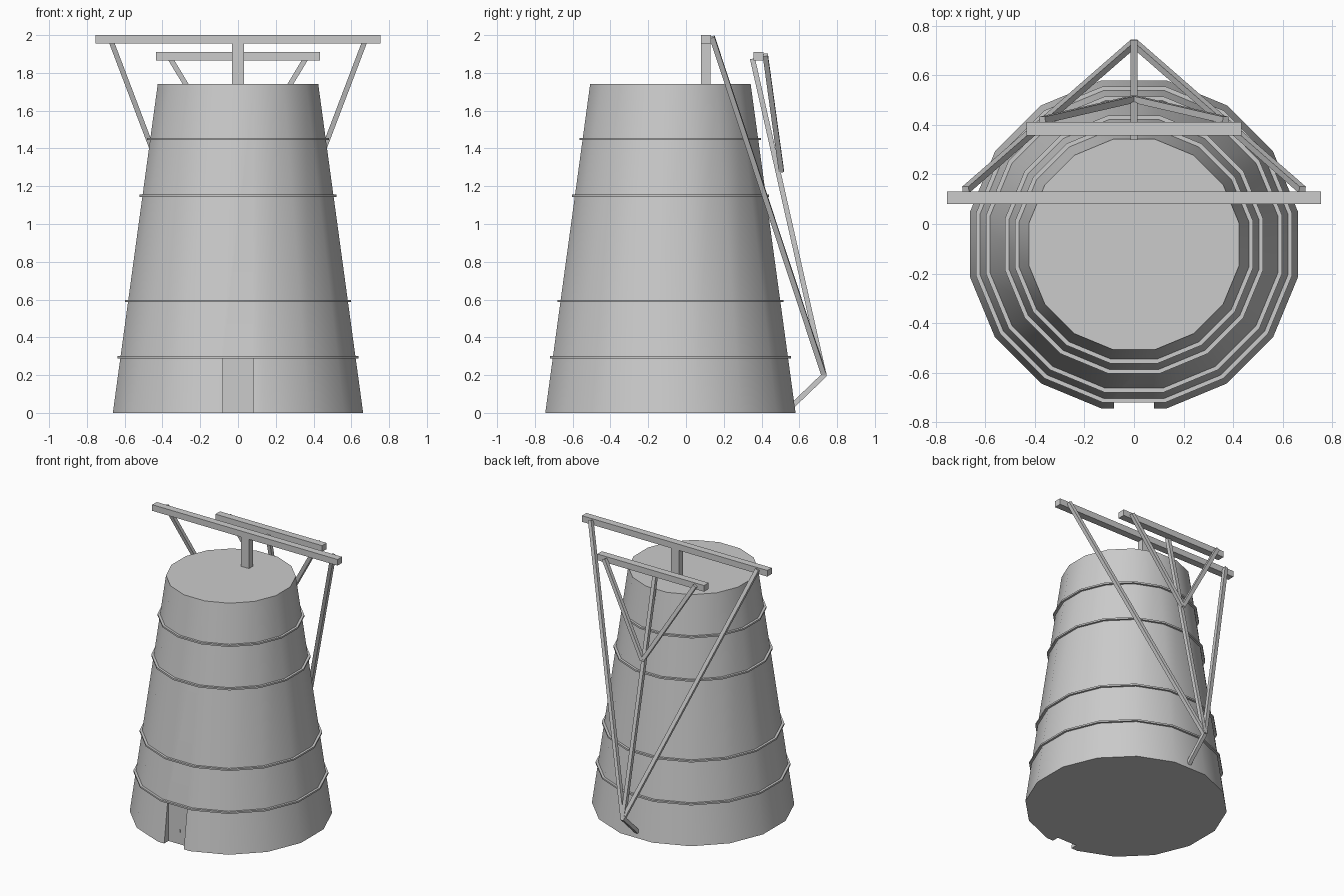
import bpy, bmesh, math
from mathutils import Vector

if "Cube" in bpy.data.objects:
    bpy.data.objects.remove(bpy.data.objects["Cube"])

SIDES, CY, H = 16, -0.0825, 1.74
A0, A1 = 0.6625, 0.425            # wall apothem at bottom and top
K = 1 / math.cos(math.pi / SIDES)


def apothem(z):
    return A0 + (A1 - A0) * z / H


def lathe(name, profile, closed):
    """16-sided revolve of (apothem, z) points, flats facing the axes."""
    bm = bmesh.new()
    loops = []
    for a, z in profile:
        loops.append([bm.verts.new((a * K * math.cos((i + .5) * math.tau / SIDES),
                                    CY + a * K * math.sin((i + .5) * math.tau / SIDES), z))
                      for i in range(SIDES)])
    n = len(loops)
    for j in range(n if closed else n - 1):
        p, q = loops[j], loops[(j + 1) % n]
        for i in range(SIDES):
            k = (i + 1) % SIDES
            bm.faces.new((p[i], p[k], q[k], q[i]))
    if not closed:
        bm.faces.new(loops[0])
        bm.faces.new(loops[-1])
    return finish(name, bm)


def finish(name, bm):
    bmesh.ops.recalc_face_normals(bm, faces=bm.faces)
    me = bpy.data.meshes.new(name)
    bm.to_mesh(me)
    bm.free()
    ob = bpy.data.objects.new(name, me)
    bpy.context.collection.objects.link(ob)
    return ob


def box(name, lo, hi):
    bm = bmesh.new()
    bmesh.ops.create_cube(bm, size=1)
    for v in bm.verts:
        v.co = Vector([l + (h - l) * (c + .5) for l, h, c in zip(lo, hi, v.co)])
    return finish(name, bm)


def strut(name, a, b, w=0.027):
    """Square bar between two points."""
    a, b = Vector(a), Vector(b)
    d = (b - a).normalized()
    s = d.cross(Vector((0, 1, 0))).normalized() * w / 2
    t = d.cross(s).normalized() * w / 2
    bm = bmesh.new()
    bmesh.ops.create_cube(bm, size=2)
    for v in bm.verts:
        x, y, z = v.co
        v.co = (b if z > 0 else a) + s * x + t * y
    return finish(name, bm)


def smooth(ob):
    bpy.ops.object.select_all(action='DESELECT')
    ob.select_set(True)
    bpy.context.view_layer.objects.active = ob
    bpy.ops.object.shade_smooth_by_angle(angle=math.radians(30))


# Tapered tower with a doorway recess
tower = lathe("tower", [(A0, 0), (A1, H)], False)
cutter = box("door_cutter", (-0.08, -0.9, -0.1), (0.08, -0.695, 0.288))
cutter.hide_render = True
mod = tower.modifiers.new("doorway", 'BOOLEAN')
mod.operation, mod.object, mod.solver = 'DIFFERENCE', cutter, 'EXACT'
bpy.context.view_layer.objects.active = tower
bpy.ops.object.modifier_apply(modifier=mod.name)
bpy.data.objects.remove(cutter)
smooth(tower)
box("door_handle", (0.012, -0.701, 0.09), (0.02, -0.69, 0.11))

# Thin hoops around the wall
for i, z in enumerate((0.295, 0.592, 1.15, 1.45)):
    a = apothem(z)
    hoop = lathe(f"hoop_{i + 1}", [(a - .015, z - .006), (a + .016, z - .006),
                                   (a + .016, z + .006), (a - .015, z + .006)], True)
    smooth(hoop)

# Cross beams and post on the cap
box("main_beam", (-0.755, 0.08, 1.955), (0.755, 0.132, 2.0))
box("main_post", (-0.033, 0.08, H - .01), (0.033, 0.13, 1.956))
box("rear_beam", (-0.435, 0.358, 1.865), (0.435, 0.411, 1.91))

# Tail pole, its foot and the mirrored braces
tail = (0, 0.731, 0.2)
strut("tail_pole", (0, 0.352, 1.875), tail)
strut("tail_foot", (0, 0.736, 0.204), (0, 0.56, 0.035))
for side, s in (("left", -1), ("right", 1)):
    strut(f"long_brace_{side}", (s * 0.68, 0.138, 1.99), tail)
    strut(f"short_brace_{side}", (s * 0.37, 0.42, 1.895), (0, 0.505, 1.28))
